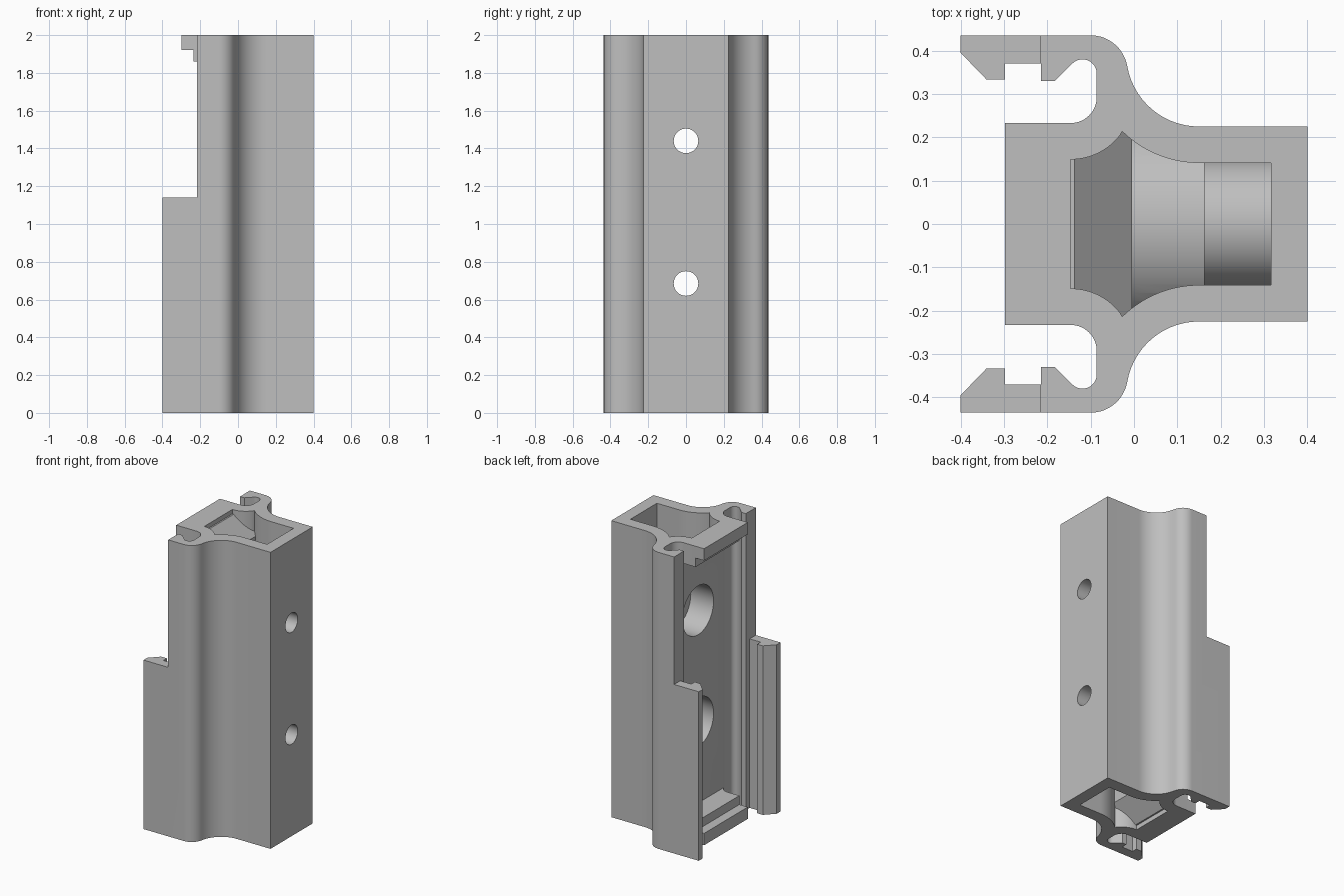
import bpy, bmesh, math
from mathutils import Vector

cube = bpy.data.objects.get("Cube")
if cube:
    bpy.data.objects.remove(cube, do_unlink=True)

grey = bpy.data.materials.new("plain grey")
grey.use_nodes = True
grey.diffuse_color = (0.52, 0.52, 0.52, 1)
grey.node_tree.nodes["Principled BSDF"].inputs["Base Color"].default_value = (0.52, 0.52, 0.52, 1)


def arc(cx, cy, r, a0, a1, n=14):
    """Points on an arc, angles in degrees."""
    angles = [math.radians(a0 + (a1 - a0) * i / n) for i in range(n + 1)]
    return [(cx + r * math.cos(a), cy + r * math.sin(a)) for a in angles]


def mirrored(half):
    """Close a half outline by mirroring it across y = 0."""
    return half + [(x, -y) for x, y in reversed(half)]


def prism(name, outline, start, end, axis="Z"):
    """Extrude an xy outline along z, a xz outline along y, or a yz outline along x."""
    place = {"Z": lambda a, b, t: (a, b, t),
             "Y": lambda a, b, t: (a, t, b),
             "X": lambda a, b, t: (t, a, b)}[axis]
    bm = bmesh.new()
    face = bm.faces.new([bm.verts.new(place(a, b, start)) for a, b in outline])
    new = bmesh.ops.extrude_face_region(bm, geom=[face])["geom"]
    shift = Vector(place(0, 0, end - start))
    bmesh.ops.translate(bm, vec=shift, verts=[v for v in new if isinstance(v, bmesh.types.BMVert)])
    bmesh.ops.recalc_face_normals(bm, faces=bm.faces)
    mesh = bpy.data.meshes.new(name)
    bm.to_mesh(mesh)
    bm.free()
    mesh.materials.append(grey)
    obj = bpy.data.objects.new(name, mesh)
    bpy.context.collection.objects.link(obj)
    return obj


def rod(name, z, r, x0, x1):
    """Round bar along x at height z."""
    return prism(name, arc(0, z, r, 0, 360, 64)[:-1], x0, x1, "X")


def cut(target, cutter):
    """Subtract the cutter from the target and drop the cutter."""
    cutter.hide_render = True
    mod = target.modifiers.new("cut", "BOOLEAN")
    mod.operation, mod.solver, mod.object = "DIFFERENCE", "EXACT", cutter
    bpy.context.view_layer.update()
    graph = bpy.context.evaluated_depsgraph_get()
    mesh = bpy.data.meshes.new_from_object(target.evaluated_get(graph))
    target.modifiers.clear()
    target.data = mesh
    bpy.data.objects.remove(cutter, do_unlink=True)


# Outer extrusion: box side, flowing flank, hooked arm, rounded slot, web
outer = ([(0.4, 0.225)]
         + arc(0.15, 0.393, 0.168, 270, 189.75)
         + arc(-0.1, 0.35, 0.0855, 12, 90)
         + [(-0.4, 0.4355), (-0.4, 0.395), (-0.34, 0.333), (-0.298, 0.333),
            (-0.298, 0.37), (-0.215, 0.37), (-0.215, 0.33), (-0.183, 0.33)]
         + arc(-0.119, 0.347, 0.033, 135, 0)
         + arc(-0.146, 0.293, 0.06, 0, -90)
         + [(-0.298, 0.233)])
body = prism("rail_body", mirrored(outer), 0, 2)

# Hollow core, following the outer walls
inner = ([(0.316, 0.141)]
         + arc(0.15, 0.393, 0.252, 270, 225.3)
         + arc(-0.146, 0.293, 0.144, -33.6, -90)[1:]
         + [(-0.147, 0.149)])
core = prism("core_cutter", mirrored(inner), -0.1, 2.1)

# Web bulge with sloped ends, and stepped screw bosses left standing in the core
web = [(-0.35, 1.97), (-0.137, 1.97), (-0.005, 1.84),
       (-0.005, 0.16), (-0.137, 0.03), (-0.35, 0.03)]
cut(core, prism("web_bulge", web, -0.4, 0.4, "Y"))
hole_heights = (0.685, 1.44)
for z in hole_heights:
    cut(core, rod("boss_large", z, 0.25, -0.1, 0.163))
    cut(core, rod("boss_small", z, 0.148, 0.1, 0.35))
cut(body, core)

# Stepped pocket in the web
pocket = [(-0.5, 1.92), (-0.235, 1.92), (-0.235, 1.86), (-0.09, 1.86),
          (-0.09, 0.14), (-0.235, 0.14), (-0.235, 0.08), (-0.5, 0.08)]
cut(body, prism("pocket_cutter", pocket, -0.3, 0.3, "Y"))

# Counterbored screw holes
for z in hole_heights:
    cut(body, rod("counterbore", z, 0.165, -0.2, 0.08))
    cut(body, rod("screw_hole", z, 0.065, 0.0, 0.5))

# Upper part of both arms trimmed back
for side in (-1, 1):
    trim = [(-0.5, side * 0.28), (-0.216, side * 0.28), (-0.216, side * 0.6), (-0.5, side * 0.6)]
    cut(body, prism("arm_trim", trim, 1.14, 2.2))

# Smooth curves, sharp edges
bpy.ops.object.select_all(action="DESELECT")
body.select_set(True)
bpy.context.view_layer.objects.active = body
bpy.ops.object.shade_smooth_by_angle(angle=math.radians(30))
